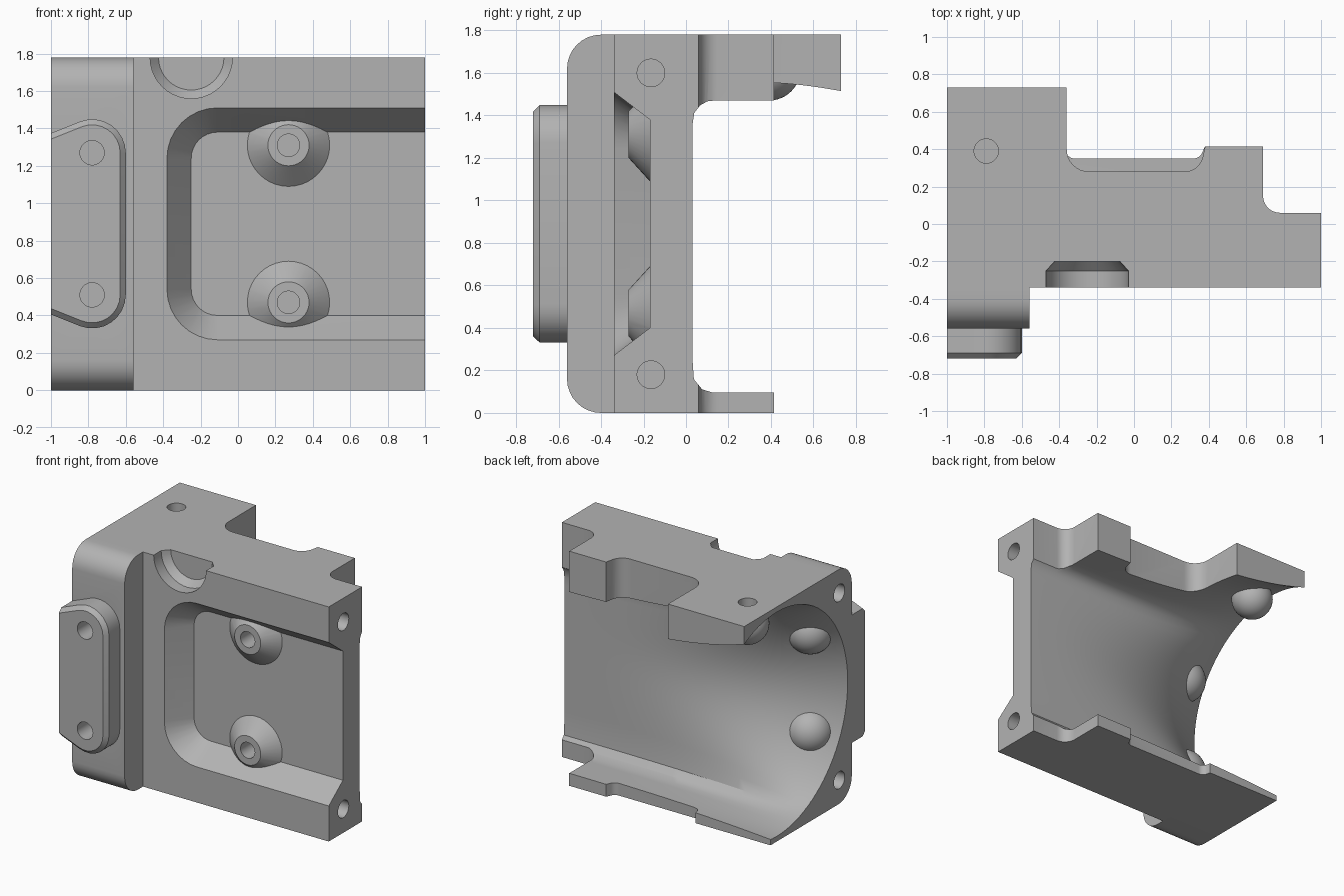
import bpy, bmesh, math
from mathutils import Vector

if "Cube" in bpy.data.objects:
    bpy.data.objects.remove(bpy.data.objects["Cube"], do_unlink=True)

HEIGHT = 1.78
MID = HEIGHT / 2

grey = bpy.data.materials.new("cast_grey")
grey.use_nodes = True
grey.diffuse_color = (0.45, 0.45, 0.45, 1)
grey.node_tree.nodes["Principled BSDF"].inputs["Base Color"].default_value = grey.diffuse_color


def place(points, axis, d):
    """Lift 2D points to a plane across the given axis."""
    if axis == "x":
        return [(d, p, q) for p, q in points]
    if axis == "y":
        return [(p, d, q) for p, q in points]
    return [(p, q, d) for p, q in points]


def rounded(corners, steps=8):
    """Polygon from (a, b, radius) corners, with filleted corners."""
    out = []
    for i, (a, b, r) in enumerate(corners):
        p = Vector((a, b))
        if r == 0:
            out.append((a, b))
            continue
        before, after = corners[i - 1], corners[(i + 1) % len(corners)]
        u = (Vector(before[:2]) - p).normalized()
        v = (Vector(after[:2]) - p).normalized()
        half = u.angle(v) / 2
        centre = p + (u + v).normalized() * r / math.sin(half)
        start = p + u * r / math.tan(half) - centre
        end = p + v * r / math.tan(half) - centre
        a0 = math.atan2(start.y, start.x)
        turn = (math.atan2(end.y, end.x) - a0 + math.pi) % (2 * math.pi) - math.pi
        for k in range(steps + 1):
            t = a0 + turn * k / steps
            out.append((centre.x + r * math.cos(t), centre.y + r * math.sin(t)))
    return out


def circle(a, b, r, n=40):
    return [(a + r * math.cos(2 * math.pi * k / n), b + r * math.sin(2 * math.pi * k / n))
            for k in range(n)]


def loft(name, loops):
    """Closed solid through a row of loops with equal point counts."""
    bm = bmesh.new()
    rings = [[bm.verts.new(p) for p in loop] for loop in loops]
    n = len(rings[0])
    for r0, r1 in zip(rings, rings[1:]):
        for i in range(n):
            j = (i + 1) % n
            bm.faces.new((r0[i], r0[j], r1[j], r1[i]))
    bm.faces.new(rings[0])
    bm.faces.new(rings[-1])
    bmesh.ops.recalc_face_normals(bm, faces=bm.faces)
    return finish(name, bm)


def finish(name, bm):
    mesh = bpy.data.meshes.new(name)
    bm.to_mesh(mesh)
    bm.free()
    mesh.materials.append(grey)
    obj = bpy.data.objects.new(name, mesh)
    bpy.context.collection.objects.link(obj)
    return obj


def prism(name, points, axis, start, end):
    return loft(name, [place(points, axis, start), place(points, axis, end)])


def ball(name, centre, radius):
    bm = bmesh.new()
    bmesh.ops.create_uvsphere(bm, u_segments=40, v_segments=24, radius=radius)
    bmesh.ops.translate(bm, verts=bm.verts, vec=centre)
    return finish(name, bm)


def combine(target, tool, operation):
    tool.hide_render = True
    bpy.context.view_layer.objects.active = target
    mod = target.modifiers.new(tool.name, "BOOLEAN")
    mod.operation, mod.object, mod.solver = operation, tool, "EXACT"
    bpy.ops.object.modifier_apply(modifier=mod.name)
    bpy.data.objects.remove(tool, do_unlink=True)


# Main block: upper and lower shelves have different back outlines
front = [(-1, -.34, 0), (1, -.34, 0), (1, .06, 0), (.69, .06, .09), (.69, .415, 0), (.38, .415, 0)]
upper = front + [(.35, .28, .1), (-.36, .28, .12), (-.36, .73, 0), (-1, .73, 0)]
lower = front + [(.35, .35, .05), (-.36, .35, .05), (-.37, .415, 0), (-1, .415, 0)]
housing = prism("housing", rounded(upper), "z", .8, HEIGHT)
combine(housing, prism("lower_half", rounded(lower), "z", 0, .9), "UNION")

# Thick front column with rounded top and bottom
column = [(-.56, 0, .16), (-.2, 0, 0), (-.2, HEIGHT, 0), (-.56, HEIGHT, .16)]
combine(housing, prism("front_column", rounded(column), "x", -1, -.56), "UNION")


# Chamfered mounting pad
def pad_outline(inset):
    edge, tip, right, r = 1.375 - .032 * inset, 1.535 - .044 * inset, -.6 - .03 * inset, .18 - .03 * inset
    return rounded([(-1, HEIGHT - edge, 0), (right, HEIGHT - tip, r), (right, tip, r), (-1, edge, 0)])


combine(housing, loft("mounting_pad", [place(pad_outline(0), "y", -.5),
                                       place(pad_outline(0), "y", -.69),
                                       place(pad_outline(1), "y", -.72)]), "UNION")


# Back cavity: a rounded slot that flares into a round mouth
def slot_reach(dy, dz):
    """Distance along a ray from the cavity centre to the rounded slot wall."""
    lo, hi, r = 0, 1.6, .1
    for _ in range(30):
        d = (lo + hi) / 2
        y, z = .34 + d * dy, MID + d * dz
        qy = max(.03 + r - y, 0)
        qz = max(.095 + r - z, z - (1.47 - r), 0)
        if math.hypot(qy, qz) < r:
            lo = d
        else:
            hi = d
    return lo


RAYS = 72
rays = [math.radians(45 + 270 * k / RAYS) for k in range(RAYS + 1)]
reach = [slot_reach(math.cos(a), math.sin(a)) for a in rays]
sections = []
for k in range(33):
    x = 1.04 - 2.08 * k / 32
    flare = max((1 - x) / 2, 0) ** 3
    ring = []
    for a, s in zip(rays, reach):
        d = s + (.85 - s) * flare
        ring.append((.34 + d * math.cos(a), MID + d * math.sin(a)))
    sections.append(place(ring, "x", x))
combine(housing, loft("cavity", sections), "DIFFERENCE")

# Domes backing the blind screw holes
for z in (.51, 1.27):
    combine(housing, ball("pad_dome", (-.78, -.375, z), .165), "UNION")
combine(housing, ball("arm_dome", (-.79, .39, 1.62), .15), "UNION")


# Sloped front recess, open at the right end
def recess(inset):
    r = .27 - inset
    left, low = -.38 + inset, .27 + inset
    return rounded([(left, low, r), (1.1, low, 0), (1.1, HEIGHT - low, 0), (left, HEIGHT - low, r)])


combine(housing, loft("recess", [place(recess(0), "y", -.5), place(recess(0), "y", -.34),
                                 place(recess(.13), "y", -.17)]), "DIFFERENCE")

# Conical screw bosses in the recess
for z in (.47, 1.31):
    steps = [(-.12, .22), (-.17, .22), (-.27, .11)]
    combine(housing, loft("cone_boss", [place(circle(.27, z, r), "y", y) for y, r in steps]), "UNION")
    combine(housing, prism("cone_hole", circle(.27, z, .06), "y", -.4, -.13), "DIFFERENCE")

# Half-round pocket at the top front edge
steps = [(-.5, .22), (-.25, .22), (-.2, .175)]
combine(housing, loft("pocket", [place(circle(-.25, HEIGHT, r), "y", y) for y, r in steps]), "DIFFERENCE")

# Screw holes in the pad, the two ends and the arm
for z in (.51, 1.27):
    combine(housing, prism("pad_hole", circle(-.78, z, .065), "y", -.8, -.42), "DIFFERENCE")
for z in (.18, 1.6):
    combine(housing, prism("right_hole", circle(-.165, z, .065), "x", .75, 1.1), "DIFFERENCE")
    combine(housing, prism("left_hole", circle(-.41, z, .065), "x", -1.1, -.75), "DIFFERENCE")
combine(housing, prism("arm_hole", circle(-.79, .39, .065), "z", 1.6, 1.9), "DIFFERENCE")

# Smooth curved walls, keep machined edges crisp
for obj in bpy.context.selected_objects:
    obj.select_set(False)
housing.select_set(True)
bpy.context.view_layer.objects.active = housing
bpy.ops.object.shade_smooth_by_angle(angle=math.radians(30))
